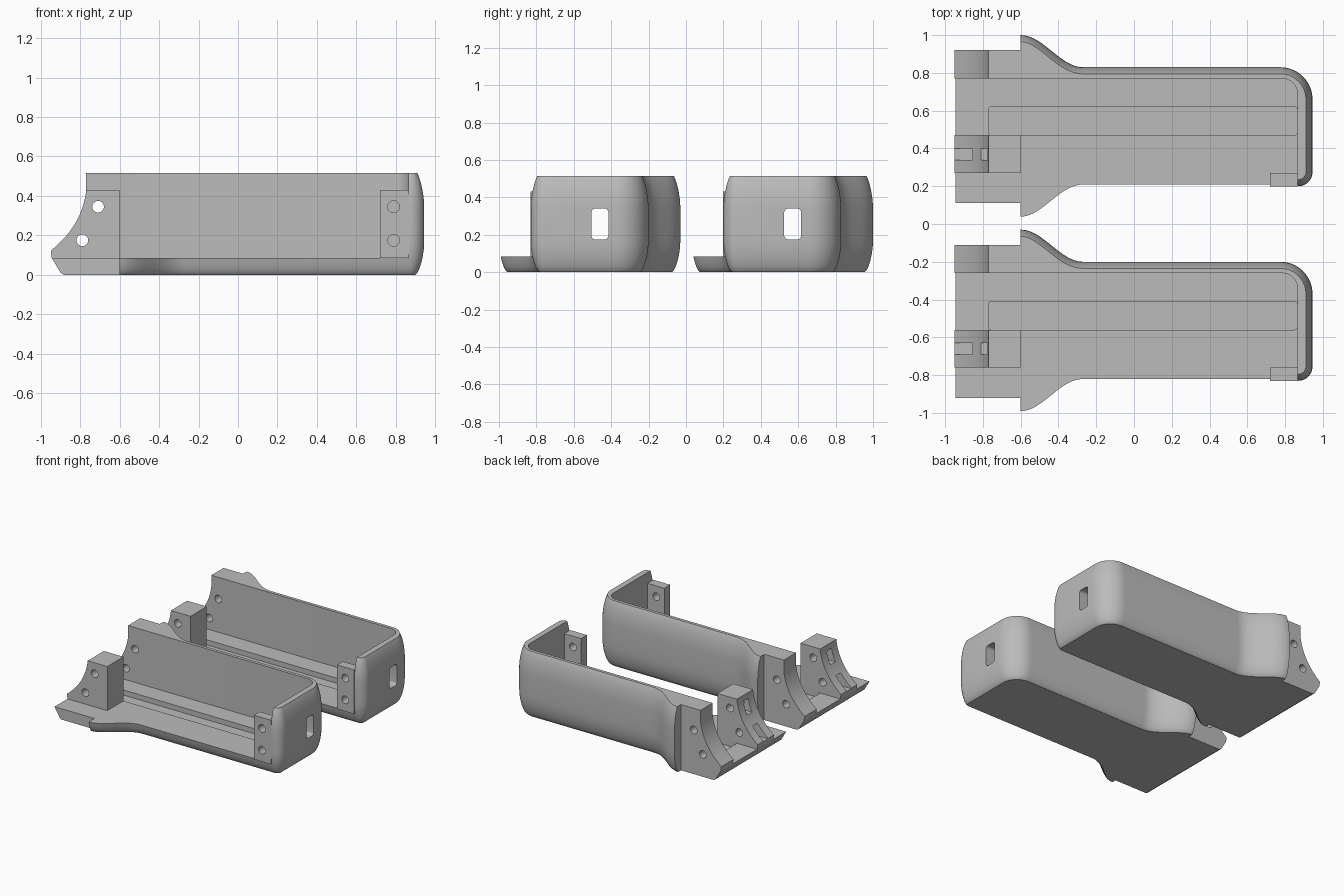
import bpy, bmesh, math
from mathutils import Vector

if "Cube" in bpy.data.objects:
    bpy.data.objects.remove(bpy.data.objects["Cube"])

grey = bpy.data.materials.new("plain grey")
grey.diffuse_color = (0.5, 0.5, 0.5, 1)
grey.use_nodes = True
grey.node_tree.nodes["Principled BSDF"].inputs["Base Color"].default_value = grey.diffuse_color
FLOOR, TOP = 0.085, 0.515


def finish(name, bm):
    bmesh.ops.recalc_face_normals(bm, faces=bm.faces)
    me = bpy.data.meshes.new(name)
    bm.to_mesh(me)
    bm.free()
    me.materials.append(grey)
    ob = bpy.data.objects.new(name, me)
    bpy.context.collection.objects.link(ob)
    return ob


def loft(name, rings):
    """Skin a stack of equal-length closed rings and cap both ends."""
    bm = bmesh.new()
    vs = [[bm.verts.new(p) for p in r] for r in rings]
    n = len(vs[0])
    for a, b in zip(vs, vs[1:]):
        for i in range(n):
            bm.faces.new((a[i], a[(i + 1) % n], b[(i + 1) % n], b[i]))
    bm.faces.new(vs[0])
    bm.faces.new(vs[-1])
    return finish(name, bm)


def prism(name, pts, axis, lo, hi):
    """Extrude a 2D outline along x, y or z."""
    put = {'x': lambda a, b, c: (c, a, b),
           'y': lambda a, b, c: (a, c, b),
           'z': lambda a, b, c: (a, b, c)}[axis]
    return loft(name, [[put(a, b, c) for a, b in pts] for c in (lo, hi)])


def arc(cx, cy, r, a0, a1, n=10):
    return [(cx + r * math.cos(math.radians(a0 + (a1 - a0) * i / n)),
             cy + r * math.sin(math.radians(a0 + (a1 - a0) * i / n))) for i in range(n + 1)]


def round_rect(x0, x1, y0, y1, r):
    return (arc(x0 + r, y0 + r, r, 180, 270, 5) + arc(x1 - r, y0 + r, r, 270, 360, 5)
            + arc(x1 - r, y1 - r, r, 0, 90, 5) + arc(x0 + r, y1 - r, r, 90, 180, 5))


def rect(x0, x1, y0, y1):
    return [(x0, y0), (x1, y0), (x1, y1), (x0, y1)]


def cut(ob, *cutters):
    for c in cutters:
        c.hide_render = True
        m = ob.modifiers.new("cut", 'BOOLEAN')
        m.operation, m.solver, m.object = 'DIFFERENCE', 'EXACT', c
    bpy.context.view_layer.update()
    dg = bpy.context.evaluated_depsgraph_get()
    me = bpy.data.meshes.new_from_object(ob.evaluated_get(dg))
    ob.modifiers.clear()
    ob.data = me


def hole(x, z):
    return prism("hole_cutter", arc(x, z, 0.03, 0, 337.5, 15), 'y', -0.6, 0.6)


# Plan outline of the shell: flared at the left, rounded at the right
N = 20
flare = [(-0.6 + 0.33 * i / N, 0.315 + 0.17 * (1 + math.cos(math.pi * i / N)) / 2)
         for i in range(N + 1)]
outline = ([(x, -y) for x, y in flare] + arc(0.87, -0.24, 0.075, -90, 0)
           + arc(0.775, 0.145, 0.17, 0, 90, 14) + flare[::-1])


def inset(pts, d):
    out = []
    for i, p in enumerate(pts):
        if i in (0, len(pts) - 1):
            nrm = Vector((0, 1 if p[1] > 0 else -1))
        else:
            t = (Vector(pts[i + 1]) - Vector(pts[i - 1])).normalized()
            nrm = Vector((t.y, -t.x))
        out.append((p[0] - nrm.x * d, p[1] - nrm.y * d))
    return out


# Height and inset of each layer give the barrelled sides
layers = [(0, 0.045), (0.008, 0.036), (0.03, 0.025), (0.06, 0.015), (0.09, 0.008),
          (0.13, 0.002), (0.17, 0), (0.35, 0), (0.39, 0.003), (0.43, 0.009),
          (0.47, 0.018), (0.5, 0.028), (TOP, 0.035)]
shell = loft("shell", [[(x, y, z) for x, y in inset(outline, d)] for z, d in layers])

# Cavity, floor groove and end window
cavity = prism("cavity_cutter", [(-0.8, -0.7), (0.865, -0.7)] + arc(0.785, 0.175, 0.08, 0, 90)
               + [(-0.8, 0.255)], 'z', FLOOR, 0.8)
groove = prism("groove_cutter", round_rect(-0.77, 0.865, -0.045, 0.105, 0.015), 'z', 0.045, 0.2)
window = prism("window_cutter", round_rect(0.01, 0.1, 0.175, 0.34, 0.02), 'x', 0.8, 1.1)
cut(shell, cavity, groove, window)

# Tail floor with a bevelled lower edge
tail = prism("tail_floor", [(-0.885, 0), (-0.6, 0), (-0.6, FLOOR), (-0.945, FLOOR), (-0.9, 0.01)],
             'y', -0.405, 0.405)
cut(tail, groove)


# Concave end curve shared by the tail wall and the post
def end_curve(n=14):
    a, b, c = Vector((-0.77, 0.43)), Vector((-0.79, 0.25)), Vector((-0.95, 0.122))
    return [tuple(a * (1 - t) ** 2 + b * 2 * t * (1 - t) + c * t * t)
            for t in (i / n for i in range(n + 1))]


curve = end_curve() + [(-0.945, FLOOR), (-0.6, FLOOR)]
tail_holes = [hole(-0.71, 0.345), hole(-0.79, 0.175)]
tail_wall = prism("tail_wall", [(-0.6, TOP), (-0.77, TOP)] + curve, 'y', 0.255, 0.405)
cut(tail_wall, *tail_holes)

# Post with two nut slots opening on the curve
post = prism("post", [(-0.6, 0.43)] + curve, 'y', -0.245, -0.045)
slots = [prism("slot_cutter", rect(-1.1, x, z - 0.05, z + 0.05), 'y', -0.175, -0.115)
         for x, z in ((-0.67, 0.34), (-0.75, 0.167))]
cut(post, *tail_holes, *slots)

# Screw block inside the rounded end
block = prism("screw_block", rect(0.72, 0.867, FLOOR, 0.43), 'y', -0.317, -0.245)
block_holes = [hole(0.79, 0.345), hole(0.79, 0.175)]
cut(block, *block_holes)

for c in [cavity, groove, window] + tail_holes + slots + block_holes:
    bpy.data.objects.remove(c)

# Smooth the curves, then place two identical shells side by side
for ob in (shell, tail, tail_wall, post, block):
    bpy.ops.object.select_all(action='DESELECT')
    ob.select_set(True)
    bpy.context.view_layer.objects.active = ob
    bpy.ops.object.shade_smooth_by_angle(angle=math.radians(30))
    twin = ob.copy()
    twin.name = "front_" + ob.name
    bpy.context.collection.objects.link(twin)
    ob.location.y, twin.location.y = 0.515, -0.515
